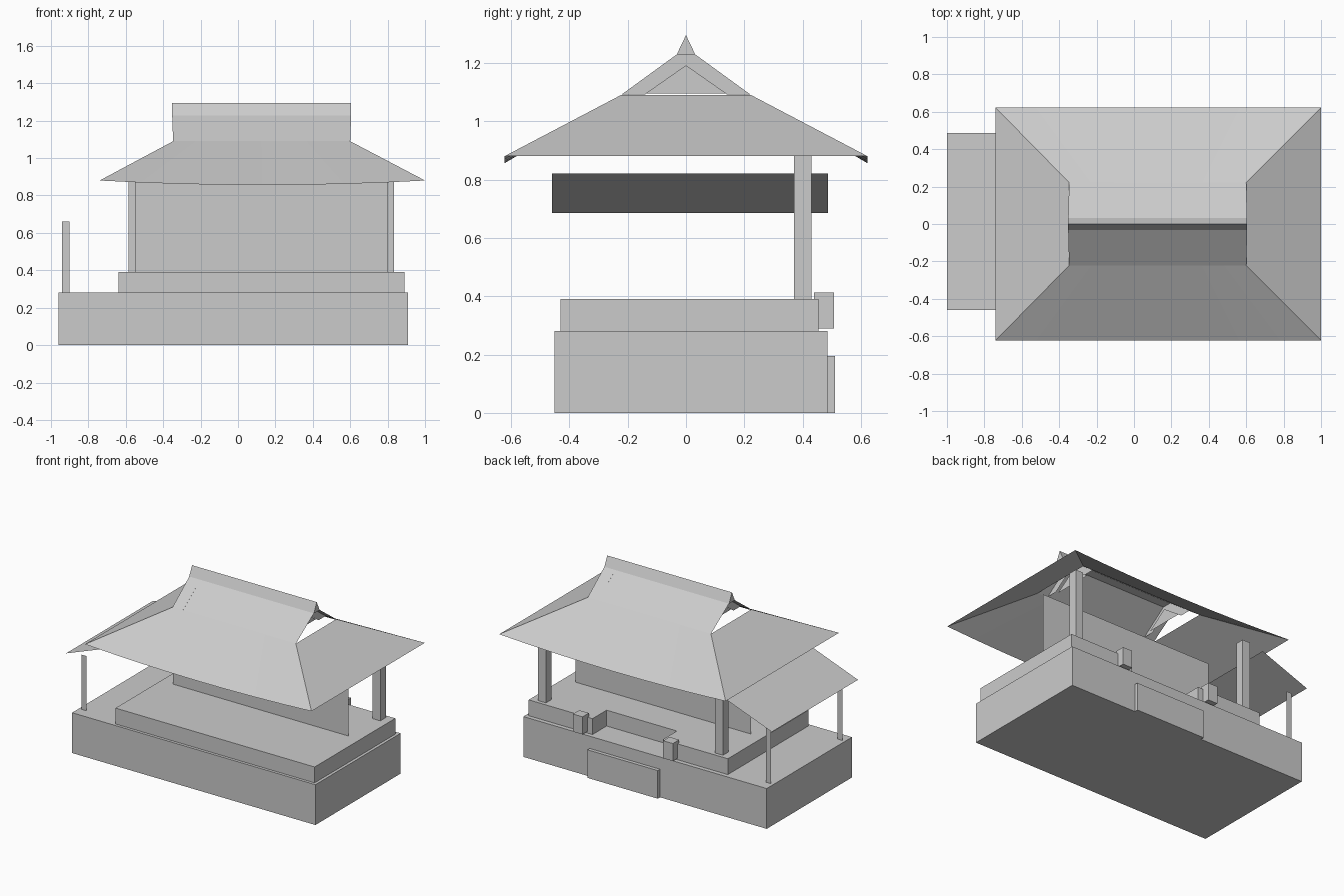
import bpy, bmesh

if "Cube" in bpy.data.objects:
    bpy.data.objects.remove(bpy.data.objects["Cube"])

CX = 0.13  # centre line of the hall and its roof


def mesh(name, verts, faces, solid=False):
    bm = bmesh.new()
    vs = [bm.verts.new(v) for v in verts]
    for f in faces:
        bm.faces.new([vs[i] for i in f])
    if solid:
        bmesh.ops.recalc_face_normals(bm, faces=bm.faces)
    me = bpy.data.meshes.new(name)
    bm.to_mesh(me)
    bm.free()
    ob = bpy.data.objects.new(name, me)
    bpy.context.collection.objects.link(ob)
    return ob


def extrude(name, outline, z0, z1):
    n = len(outline)
    verts = [(x, y, z) for z in (z0, z1) for x, y in outline]
    faces = [list(range(n)), list(range(n, 2 * n))]
    faces += [(i, (i + 1) % n, n + (i + 1) % n, n + i) for i in range(n)]
    return mesh(name, verts, faces, True)


def box(name, x0, x1, y0, y1, z0, z1):
    return extrude(name, [(x0, y0), (x1, y0), (x1, y1), (x0, y1)], z0, z1)


def wall_sheet(name, x0, x1, y, z0, z1):
    return mesh(name, [(x0, y, z0), (x1, y, z0), (x1, y, z1), (x0, y, z1)], [(0, 1, 2, 3)])


# stone base and notched plinth
box("base", -0.96, 0.91, -0.45, 0.485, 0, 0.28)
extrude("plinth", [(-0.64, -0.43), (0.89, -0.43), (0.89, 0.455), (0.40, 0.455),
                   (0.40, 0.30), (-0.14, 0.30), (-0.14, 0.455), (-0.64, 0.455)], 0.28, 0.39)
box("step_panel", -0.14, 0.40, 0.485, 0.51, 0, 0.195)

# thin partition wall
wall_sheet("partition_wall", -0.55, 0.80, 0.07, 0.39, 0.88)

# paired end blocks and back posts
for side, s in (("left", -1), ("right", 1)):
    bx = CX + s * 0.347
    box("end_block_" + side, bx - 0.037, bx + 0.037, 0.438, 0.507, 0.29, 0.412)
    px = 0.125 + s * 0.68
    box("back_post_" + side, px - 0.03, px + 0.03, 0.37, 0.43, 0.39, 0.885)

# side canopy and its flat posts
mesh("side_canopy", [(-1, -0.46, 0.685), (-0.64, -0.46, 0.82),
                     (-0.64, 0.487, 0.82), (-1, 0.487, 0.685)], [(0, 1, 2, 3)])
for side, y in (("front", -0.375), ("back", 0.41)):
    wall_sheet("canopy_post_" + side, -0.94, -0.90, y, 0.28, 0.66)

# main roof shell: front and back slopes with sagging eaves
N = 8
for side, s in (("front", -1), ("back", 1)):
    verts, faces = [], []
    for i in range(N + 1):
        t = i / N
        sag = 0.024 * 4 * t * (1 - t)
        verts += [(-0.74 + 1.74 * t, s * 0.622, 0.88 - sag),
                  (-0.347 + 0.947 * t, s * 0.222, 1.09),
                  (-0.352 + 0.957 * t, s * 0.03, 1.23)]
    for i in range(N):
        for r in (0, 1):
            a = 3 * i + r
            f = (a, a + 3, a + 4, a + 1)
            faces.append(f if s < 0 else f[::-1])
    mesh("roof_slope_" + side, verts, faces)

# hip ends and recessed gables
for side, s, eave, top in (("left", -1, -0.74, -0.347), ("right", 1, 1.0, 0.60)):
    flip = (lambda f: f) if s > 0 else (lambda f: f[::-1])
    mesh("hip_end_" + side, [(eave, -0.622, 0.88), (eave, 0.622, 0.88),
                             (top, 0.222, 1.09), (top, -0.222, 1.09)], [flip((0, 1, 2, 3))])
    x = top - s * 0.08
    mesh("gable_frame_" + side,
         [(x, -0.22, 1.092), (x, -0.14, 1.092), (x, 0, 1.19), (x, 0.14, 1.092),
          (x, 0.22, 1.092), (x, 0.03, 1.23), (x, -0.03, 1.23)],
         [flip((0, 1, 2, 6)), flip((2, 3, 4, 5)), flip((2, 5, 6))])
    x -= s * 0.02
    mesh("gable_panel_" + side, [(x, -0.14, 1.094), (x, 0.14, 1.094), (x, 0, 1.192)],
         [flip((0, 1, 2))])

# ridge cap
x0, x1 = -0.353, 0.605
mesh("ridge_cap", [(x, y, z) for x in (x0, x1) for y, z in ((-0.032, 1.228), (0.032, 1.228), (0, 1.295))],
     [(0, 1, 2), (3, 4, 5), (0, 1, 4, 3), (1, 2, 5, 4), (2, 0, 3, 5)], True)
